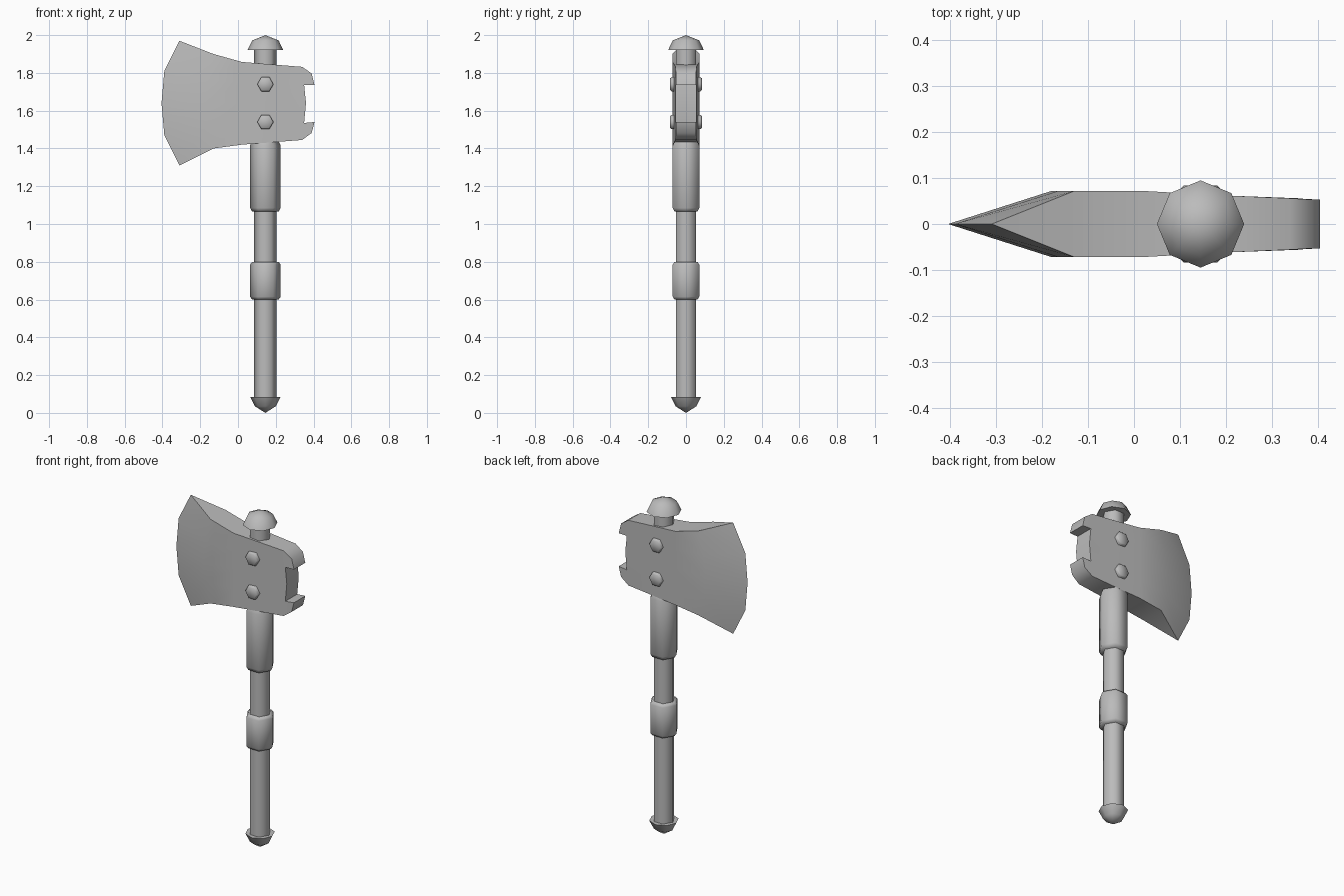
import bpy, bmesh, math

if "Cube" in bpy.data.objects:
    bpy.data.objects.remove(bpy.data.objects["Cube"])

AXIS_X = 0.145
SMOOTH = math.radians(65)

steel = bpy.data.materials.new("grey")
steel.diffuse_color = (0.5, 0.5, 0.5, 1)
steel.use_nodes = True
steel.node_tree.nodes["Principled BSDF"].inputs["Base Color"].default_value = steel.diffuse_color


def finish(name, bm, angle=SMOOTH):
    bmesh.ops.recalc_face_normals(bm, faces=bm.faces)
    me = bpy.data.meshes.new(name)
    bm.to_mesh(me)
    bm.free()
    me.materials.append(steel)
    me.shade_smooth()
    me.set_sharp_from_angle(angle=angle)
    ob = bpy.data.objects.new(name, me)
    bpy.context.collection.objects.link(ob)
    return ob


def turned(name, profile, sides):
    """Revolve (radius, height) points around z; zero radius makes a tip."""
    bm = bmesh.new()
    rings = []
    for r, z in profile:
        n = sides if r > 0 else 1
        rings.append([bm.verts.new((r * math.cos(math.tau * i / sides),
                                    r * math.sin(math.tau * i / sides), z))
                      for i in range(n)])
    for a, b in zip(rings, rings[1:]):
        for i in range(sides):
            j = (i + 1) % sides
            quad = [a[i % len(a)], a[j % len(a)], b[j % len(b)], b[i % len(b)]]
            bm.faces.new(list(dict.fromkeys(quad)))
    for ring in (rings[0], rings[-1]):
        if len(ring) > 1:
            bm.faces.new(ring)
    return finish(name, bm)


# Handle, grips and end caps, all on one axis
shaft_parts = [
    ("handle", [(0.06, 0.06), (0.06, 1.94)], 6),
    ("lower_grip", [(0.07, 0.60), (0.081, 0.615), (0.081, 0.785), (0.07, 0.80)], 6),
    ("upper_grip", [(0.07, 1.065), (0.081, 1.085), (0.081, 1.415), (0.07, 1.44)], 6),
    ("top_cap", [(0.095, 1.92), (0.07, 1.972), (0, 2.0)], 8),
    ("bottom_cap", [(0, 0.0), (0.055, 0.035), (0.08, 0.085)], 8),
]
for name, profile, sides in shaft_parts:
    turned(name, profile, sides).location.x = AXIS_X

# Bolts through the head
for name, z in (("lower_bolt", 1.54), ("upper_bolt", 1.74)):
    bolt = turned(name, [(0.036, -0.084), (0.043, -0.077),
                         (0.043, 0.077), (0.036, 0.084)], 6)
    bolt.rotation_euler.x = math.pi / 2
    bolt.location = (AXIS_X, 0, z)

# Axe head: columns from cutting edge to rear, five rows each
# (x for rows low to high, z for rows low to high, half thickness)
columns = [
    ((-0.31, -0.39, -0.405, -0.39, -0.31), (1.31, 1.47, 1.64, 1.81, 1.97), 0),
    ((-0.13, -0.165, -0.18, -0.165, -0.13), (1.40, 1.52, 1.64, 1.77, 1.90), 0.072),
    ((0.02,) * 5, (1.42, 1.53, 1.64, 1.75, 1.858), 0.072),
    ((0.20,) * 5, (1.434, 1.535, 1.64, 1.74, 1.843), 0.062),
    ((0.34, 0.35, 0.36, 0.35, 0.34), (1.445, 1.535, 1.64, 1.737, 1.832), 0.056),
    ((0.39, 0.405, None, 0.405, 0.39), (1.482, 1.54, None, 1.737, 1.797), 0.053),
]
bm = bmesh.new()
front, back = {}, {}
for c, (xs, zs, h) in enumerate(columns):
    for r, (x, z) in enumerate(zip(xs, zs)):
        if x is None:
            continue
        front[c, r] = bm.verts.new((x, -h, z))
        back[c, r] = bm.verts.new((x, h, z)) if h else front[c, r]
partner = {front[k]: back[k] for k in front}
for side in (front, back):
    for c in range(5):
        for r in range(4):
            keys = [(c, r), (c + 1, r), (c + 1, r + 1), (c, r + 1)]
            if all(k in side for k in keys):
                bm.faces.new([side[k] for k in keys])

# Close the rim between both sides
rim = [e.verts[:] for e in bm.edges if len(e.link_faces) == 1]
for a, b in rim:
    if a in partner and b in partner:
        ring = list(dict.fromkeys([a, b, partner[b], partner[a]]))
        if len(ring) > 2:
            bm.faces.new(ring)
finish("axe_head", bm, math.radians(45))
